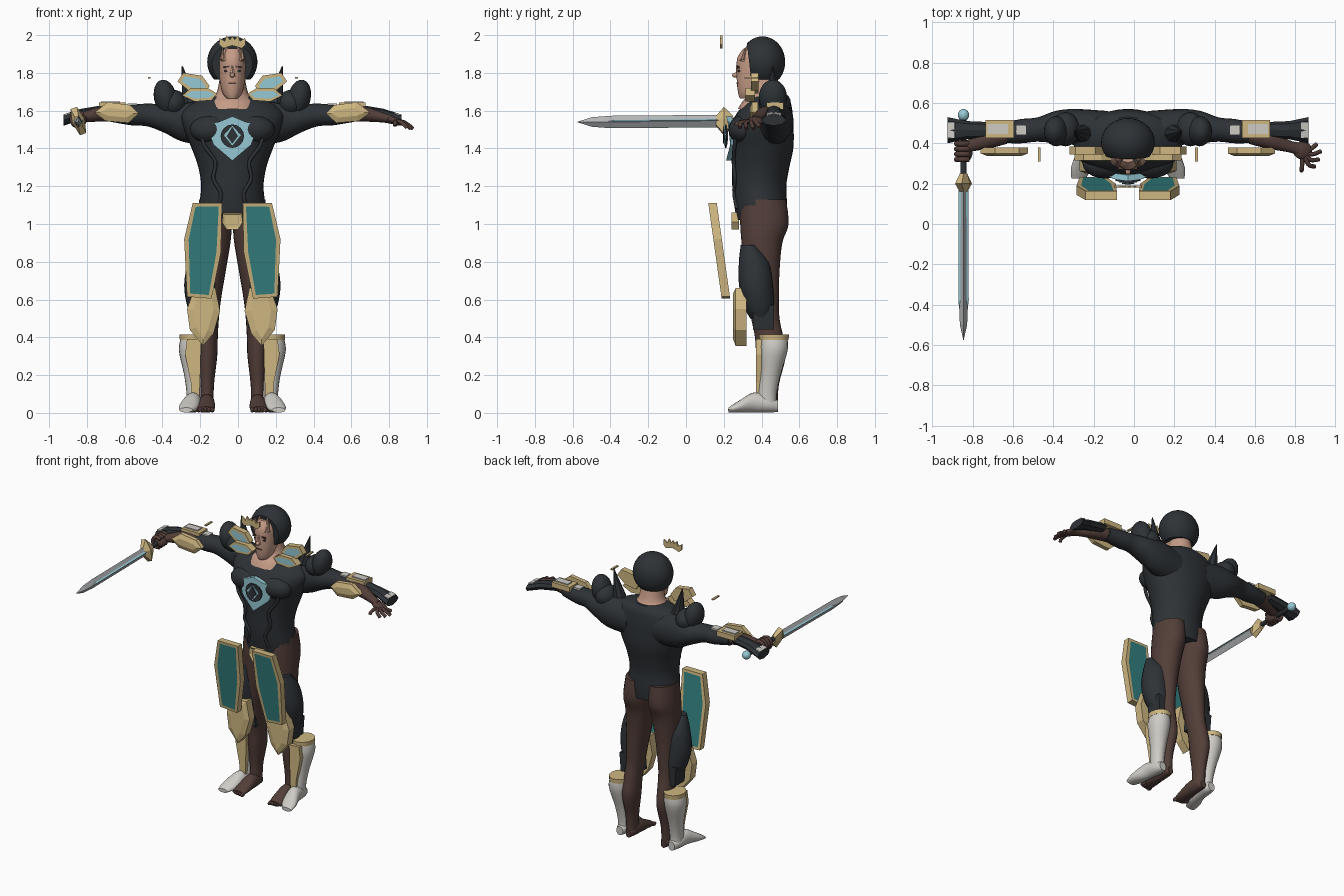
import bpy, bmesh, math
from mathutils import Matrix, Vector

if "Cube" in bpy.data.objects:
    bpy.data.objects.remove(bpy.data.objects["Cube"])

X0 = -0.03  # body centre line


def mat(name, rgb):
    m = bpy.data.materials.new(name)
    m.diffuse_color = (*rgb, 1)
    m.use_nodes = True
    m.node_tree.nodes["Principled BSDF"].inputs["Base Color"].default_value = m.diffuse_color
    return m


BLACK = mat("charcoal", (0.027, 0.032, 0.037))
BROWN = mat("brown", (0.085, 0.048, 0.040))
GOLD = mat("gold", (0.62, 0.47, 0.22))
TEAL = mat("teal", (0.035, 0.22, 0.22))
CYAN = mat("pale_blue", (0.30, 0.58, 0.66))
WHITE = mat("off_white", (0.62, 0.60, 0.56))
SKIN = mat("skin", (0.56, 0.33, 0.24))
STEEL = mat("steel", (0.45, 0.46, 0.47))


def finish(name, bm, mats, smooth=40):
    bmesh.ops.recalc_face_normals(bm, faces=bm.faces)
    me = bpy.data.meshes.new(name)
    bm.to_mesh(me)
    bm.free()
    for m in mats:
        me.materials.append(m)
    ob = bpy.data.objects.new(name, me)
    bpy.context.collection.objects.link(ob)
    if smooth:
        bpy.ops.object.select_all(action='DESELECT')
        ob.select_set(True)
        bpy.context.view_layer.objects.active = ob
        bpy.ops.object.shade_smooth_by_angle(angle=math.radians(smooth))
    return ob


def catmull(rings, steps):
    out = []
    for i in range(len(rings) - 1):
        p = [rings[max(0, min(len(rings) - 1, i + k))] for k in (-1, 0, 1, 2)]
        for j in range(steps):
            t = j / steps
            out.append([b + 0.5 * t * (c - a + t * (2*a - 5*b + 4*c - d + t * (3*(b - c) + d - a)))
                        for a, b, c, d in zip(*p)])
    return out + [list(rings[-1])]


def loft(name, axis, rings, m, s=1, n=20, steps=4):
    """Elliptical rings (t, c1, c2, r1, r2) swept along an axis; x is mirrored by s."""
    bm = bmesh.new()
    loops = []
    for t, c1, c2, r1, r2 in catmull(rings, steps):
        loop = []
        for k in range(n):
            a = 2 * math.pi * k / n
            u, v = c1 + r1 * math.cos(a), c2 + r2 * math.sin(a)
            x, y, z = {'x': (t, u, v), 'y': (u, t, v), 'z': (u, v, t)}[axis]
            loop.append(bm.verts.new((X0 + s * x, y, z)))
        loops.append(loop)
    for a, b in zip(loops, loops[1:]):
        for k in range(n):
            bm.faces.new((a[k], a[(k + 1) % n], b[(k + 1) % n], b[k]))
    bm.faces.new(loops[0])
    bm.faces.new(loops[-1])
    return finish(name, bm, [m], 40 if n > 8 else 0)


def plate(name, pts, y, thick, mats, s=1, rim=0.0, bulge=0.0, both=False):
    """Front-facing outline in x and z; y is a number or a function of (x, z)."""
    f = y if callable(y) else (lambda x, z: y)
    bm = bmesh.new()
    back = bm.faces.new([bm.verts.new((x, thick, z)) for x, z in pts])
    ext = bmesh.ops.extrude_face_region(bm, geom=[back], use_keep_orig=True)['geom']
    bmesh.ops.translate(bm, vec=(0, -thick, 0), verts=[g for g in ext if isinstance(g, bmesh.types.BMVert)])
    bmesh.ops.recalc_face_normals(bm, faces=bm.faces)
    if rim:
        caps = [c for c in bm.faces if c.normal.y < -0.9 or (both and c.normal.y > 0.9)]
        bmesh.ops.inset_individual(bm, faces=caps, thickness=rim, depth=bulge)
        for c in caps:
            c.material_index = len(mats) - 1
    for v in bm.verts:
        v.co = (X0 + s * v.co.x, v.co.y + f(v.co.x, v.co.z), v.co.z)
    return finish(name, bm, mats, 0)


def ball(name, c, r, m, s=1, rot=0.0):
    bm = bmesh.new()
    M = Matrix.Translation((X0 + s * c[0], c[1], c[2])) @ Matrix.Rotation(s * rot, 4, 'Y') @ Matrix.Diagonal((*r, 1))
    bmesh.ops.create_uvsphere(bm, u_segments=20, v_segments=12, radius=1, matrix=M)
    return finish(name, bm, [m])


def box(name, c, size, m, s=1, rot=0.0):
    bm = bmesh.new()
    M = Matrix.Translation((X0 + s * c[0], c[1], c[2])) @ Matrix.Rotation(s * rot, 4, 'Y') @ Matrix.Diagonal((*size, 1))
    bmesh.ops.create_cube(bm, size=1, matrix=M)
    return finish(name, bm, [m], 0)


def spike(name, base, tip, r, m, s=1):
    bm = bmesh.new()
    a, b = [Vector((X0 + s * p[0], p[1], p[2])) for p in (base, tip)]
    M = Matrix.Translation((a + b) / 2) @ (b - a).to_track_quat('Z', 'Y').to_matrix().to_4x4()
    bmesh.ops.create_cone(bm, cap_ends=True, segments=8, radius1=r, radius2=0.003, depth=(b - a).length, matrix=M)
    return finish(name, bm, [m])


def tube(name, pts, r, m, s=1):
    cu = bpy.data.curves.new(name, 'CURVE')
    cu.dimensions, cu.bevel_depth, cu.bevel_resolution, cu.use_fill_caps = '3D', r, 2, True
    sp = cu.splines.new('POLY')
    path = catmull(pts, 4)
    sp.points.add(len(path) - 1)
    for p, (x, y, z) in zip(sp.points, path):
        p.co = (X0 + s * x, y, z, 1)
    cu.materials.append(m)
    bpy.context.collection.objects.link(bpy.data.objects.new(name, cu))


# Torso, neck and head
loft("tunic", 'z', [(1.02, 0, .40, .175, .13), (1.1, 0, .395, .175, .14), (1.2, 0, .388, .165, .143),
     (1.3, 0, .395, .18, .152), (1.4, 0, .403, .215, .165), (1.5, 0, .40, .255, .17), (1.58, 0, .415, .27, .15),
     (1.64, 0, .435, .21, .12), (1.675, 0, .44, .12, .09)], BLACK, n=32)
loft("neck", 'z', [(1.61, 0, .41, .15, .135), (1.65, 0, .42, .13, .12), (1.69, 0, .42, .085, .085),
     (1.8, 0, .41, .062, .07)], SKIN)
loft("head", 'z', [(1.665, 0, .325, .03, .04), (1.69, 0, .345, .05, .068), (1.74, 0, .36, .064, .09),
     (1.81, 0, .375, .073, .107), (1.88, 0, .38, .074, .108), (1.93, 0, .39, .06, .085)], SKIN, n=24)
spike("nose", (0, .285, 1.785), (0, .268, 1.84), .022, SKIN)
ball("nose_tip", (0, .262, 1.788), (.013, .018, .013), SKIN)
box("mouth", (0, .272, 1.745), (.04, .009, .007), BROWN)
bm = bmesh.new()
bmesh.ops.create_uvsphere(bm, u_segments=32, v_segments=20, radius=1,
                          matrix=Matrix.Translation((X0, .405, 1.858)) @ Matrix.Diagonal((.133, .12, .135, 1)))
for co, no in (((0, 0, 1.765), (0, 0, -1)), ((0, .335, 1.85), (0, -1, -.12))):
    cut = bmesh.ops.bisect_plane(bm, geom=bm.verts[:] + bm.edges[:] + bm.faces[:], plane_co=co, plane_no=no, clear_outer=True)
    bmesh.ops.edgeloop_fill(bm, edges=[e for e in cut['geom_cut'] if isinstance(e, bmesh.types.BMEdge)])
finish("helmet", bm, [BLACK])
crown = [(-.05, 1.93), (-.07, 1.95), (-.068, 1.985), (-.04, 1.968), (-.03, 1.998), (-.012, 1.975), (0, 1.995)]
plate("crown", crown + [(-x, z) for x, z in crown[-2::-1]] + [(0, 1.945)], .18, .012, [GOLD])

# Chest emblem wrapped on the chest, with a ring and diamond
chest = lambda d: (lambda x, z: .212 - d + 2.2 * x * x)
plate("emblem", [(-.135, 1.52), (-.06, 1.545), (0, 1.57), (.06, 1.545), (.135, 1.52), (.1, 1.42), (0, 1.335),
      (-.1, 1.42)], chest(0), .03, [CYAN])
plate("emblem_ring", [(.062 * math.sin(a), 1.465 + .062 * math.cos(a)) for a in
      [i * math.pi / 8 for i in range(16)]], chest(.006), .008, [BLACK])
plate("emblem_ring_inside", [(0, 1.52), (.045, 1.47), (0, 1.415), (-.045, 1.47)], chest(.011), .008, [CYAN])
plate("emblem_diamond", [(0, 1.515), (.03, 1.465), (0, 1.425), (-.03, 1.465)], chest(.016), .008, [BLACK])
plate("belt_buckle", [(-.05, 1.06), (.05, 1.06), (.055, 1.01), (.03, .97), (-.03, .97), (-.055, 1.01)],
      .24, .04, [GOLD, GOLD], rim=.014, bulge=-.008)

for s, side in ((-1, "right_"), (1, "left_")):
    # Face details and helmet horns
    box(side + "eye", (.03, .281, 1.81), (.024, .009, .009), BLACK, s)
    box(side + "brow", (.03, .277, 1.832), (.036, .012, .008), BROWN, s, .2)
    spike(side + "horn", (.04, .30, 1.86), (.028, .33, 1.955), .02, SKIN, s)
    spike(side + "horn_outer", (.055, .30, 1.87), (.05, .315, 1.935), .012, SKIN, s)
    # Tunic piping
    tube(side + "chest_piping", [(.17, .27, 1.52), (.15, .258, 1.42), (.09, .252, 1.33), (.1, .258, 1.24),
         (.06, .255, 1.16), (.08, .27, 1.08)], .01, BLACK, s)
    ball(side + "chest_muscle", (.11, .30, 1.5), (.115, .075, .075), BLACK, s)
    # Shoulder armour
    petal = [(.12, 1.73), (.16, 1.785), (.26, 1.80), (.29, 1.755), (.23, 1.705), (.15, 1.69)]
    plate(side + "collar_plate_upper", petal, lambda x, z: .345, .04, [GOLD, CYAN], s, .02)
    plate(side + "collar_plate_lower", [(.08, 1.69), (.13, 1.72), (.22, 1.72), (.265, 1.68), (.2, 1.648), (.11, 1.655)],
          .315, .05, [GOLD, CYAN], s, .016)
    ball(side + "pauldron", (.355, .46, 1.67), (.06, .075, .095), BLACK, s, .2)
    ball(side + "pauldron_lobe", (.31, .47, 1.64), (.07, .085, .07), BLACK, s)
    spike(side + "pauldron_fin", (.225, .45, 1.64), (.265, .46, 1.835), .045, BLACK, s)
    box(side + "gold_sliver", (.39 + .05 * -s, .345, 1.775), (.014, .07, .008), GOLD, s)
    # Arm
    loft(side + "sleeve", 'x', [(.1, .45, 1.53, .11, .12), (.26, .48, 1.545, .09, .11), (.36, .48, 1.56, .08, .077),
         (.45, .468, 1.577, .06, .06), (.53, .46, 1.578, .06, .056), (.64, .45, 1.582, .048, .042)], BLACK, s)
    loft(side + "forearm", 'x', [(.6, .445, 1.582, .048, .042), (.7, .42, 1.582, .048, .04), (.8, .385, 1.563, .03, .026),
         (.85, .37, 1.55, .034, .022)], BROWN, s)
    plate(side + "elbow_guard", [(.495, 1.585), (.54, 1.63), (.66, 1.645), (.73, 1.59), (.67, 1.545), (.55, 1.535)],
          .35, .03, [GOLD], s, .03, .012)
    loft(side + "gauntlet", 'x', [(.68, .465, 1.60, .04, .03), (.8, .465, 1.58, .045, .03), (.895, .465, 1.55, .065, .03)],
         BLACK, s, 8, 1)
    box(side + "gauntlet_tip", (.873, .465, 1.576), (.035, .08, .02), WHITE, s, .25)
    box(side + "forearm_band", (.635, .47, 1.625), (.14, .09, .035), GOLD, s)
    box(side + "forearm_panel", (.645, .47, 1.645), (.1, .05, .009), WHITE, s)
    box(side + "upper_band", (.53, .465, 1.633), (.05, .05, .012), WHITE, s)
    # Leg
    loft(side + "leg", 'z', [(1.13, .085, .41, .09, .12), (1.0, .095, .415, .093, .128), (.9, .1, .402, .09, .108),
         (.75, .11, .40, .075, .095), (.6, .12, .41, .06, .082), (.5, .125, .42, .054, .075), (.4, .13, .44, .053, .075),
         (.3, .132, .45, .052, .078), (.15, .135, .44, .038, .052), (.03, .135, .435, .036, .05)], BROWN, s)
    loft(side + "foot", 'y', [(.485, .135, .03, .02, .025), (.45, .135, .045, .037, .04), (.38, .135, .05, .042, .048),
         (.3, .138, .032, .047, .03), (.245, .14, .018, .043, .016)], BROWN, s)
    for i in range(5):
        ball(side + "toe", (.106 + .018 * i, .245 + .006 * i, .016), (.011, .022, .014), BROWN, s)
    loft(side + "thigh_pad", 'z', [(.89, .15, .33, .05, .04), (.8, .155, .36, .08, .08), (.68, .165, .37, .09, .09),
         (.57, .16, .385, .08, .082), (.5, .15, .40, .06, .06)], BLACK, s)
    box(side + "knee_strap", (.15, .41, .51), (.125, .11, .13), BLACK, s, .08)
    loft(side + "boot", 'z', [(.4, .21, .465, .062, .072), (.33, .213, .463, .07, .075), (.2, .205, .445, .05, .055),
         (.1, .2, .43, .042, .05), (.03, .2, .43, .042, .05)], WHITE, s)
    loft(side + "boot_foot", 'y', [(.488, .2, .035, .025, .03), (.44, .2, .045, .043, .043), (.36, .21, .055, .045, .053),
         (.28, .23, .033, .052, .031), (.225, .245, .015, .035, .013)], WHITE, s)
    loft(side + "boot_rim", 'z', [(.385, .21, .465, .068, .078), (.415, .21, .465, .07, .08)], GOLD, s, 12, 1)
    plate(side + "shin_panel", [(.165, .39), (.24, .39), (.25, .31), (.22, .16), (.215, .08), (.175, .07), (.17, .2)],
          lambda x, z: .37, .03, [GOLD], s)
    # Hanging thigh plate and knee guard
    plate(side + "thigh_plate", [(.055, 1.11), (.21, 1.11), (.255, .92), (.24, .615), (.11, .605), (.06, .85)],
          lambda x, z: .118 + .14 * (1.11 - z), .045, [GOLD, TEAL], s, .024, 0, True)
    plate(side + "knee_guard", [(.09, .66), (.2, .66), (.24, .55), (.225, .44), (.155, .355), (.1, .42), (.065, .54)],
          .262, .058, [GOLD], s, .035, .012)

# Open left hand
ball("left_palm", (.865, .365, 1.545), (.05, .045, .02), BROWN, 1, .3)
for tip in ((.935, .395, 1.515), (.955, .36, 1.505), (.945, .32, 1.505), (.925, .285, 1.51), (.86, .265, 1.52)):
    tube("left_finger", [(.865, .36, 1.545), ((.865 + tip[0]) / 2, (.33 + tip[1] * 2) / 3 - .005, 1.538), tip], .011, BROWN)

# Gripping right hand
ball("right_fist", (.81, .355, 1.55), (.04, .05, .035), BROWN, -1)
for i in range(4):
    y = .32 + .026 * i
    tube("right_finger", [(.79, y, 1.58), (.825, y, 1.59), (.85, y, 1.56), (.835, y, 1.525), (.8, y, 1.522)], .013, BROWN, -1)

# Sword pointing forward
loft("sword_blade", 'y', [(.2, .815, 1.545, .02, .033), (-.4, .815, 1.54, .022, .033), (-.5, .815, 1.54, .018, .025),
     (-.575, .815, 1.54, .001, .001)], STEEL, -1, 4, 1)
loft("sword_core", 'y', [(.2, .815, 1.55, .025, .014), (-.38, .815, 1.545, .026, .012), (-.44, .815, 1.54, .018, .002)],
     CYAN, -1, 4, 1)
guard = loft("sword_guard", 'y', [(.16, .815, 1.545, .02, .03), (.2, .815, 1.545, .035, .085), (.25, .815, 1.545, .02, .03)],
             GOLD, -1, 6, 1)
pivot = Matrix.Translation((X0 - .815, 0, 1.545))
guard.data.transform(pivot @ Matrix.Rotation(-.35, 4, 'Y') @ pivot.inverted())
loft("sword_grip", 'y', [(.24, .815, 1.55, .015, .015), (.52, .815, 1.55, .015, .015)], BLACK, -1, 12, 1)
ball("sword_pommel", (.815, .54, 1.55), (.028, .03, .028), CYAN, -1)
